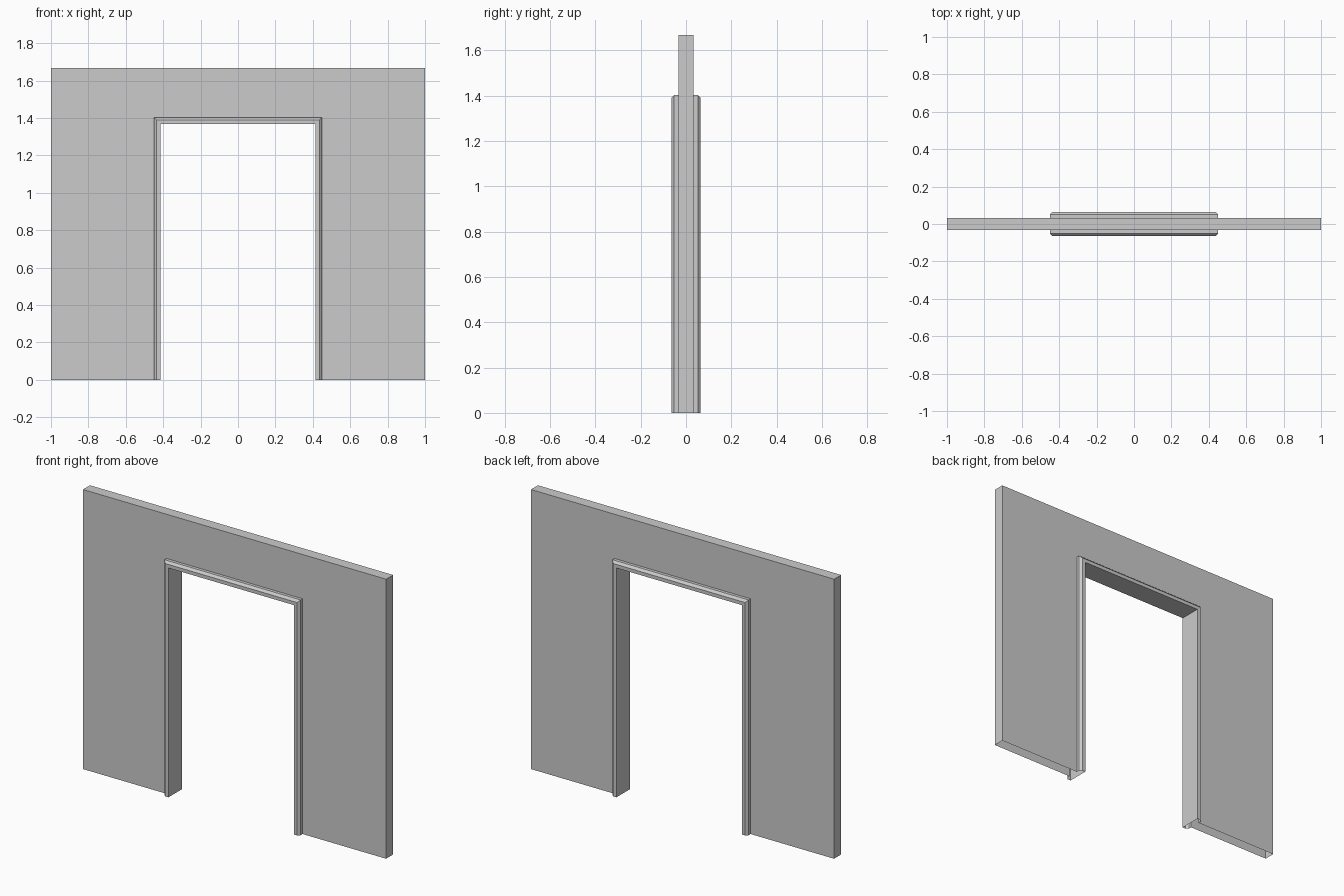
import bpy
import bmesh

if "Cube" in bpy.data.objects:
    bpy.data.objects.remove(bpy.data.objects["Cube"])

# Single plain grey for wall and trim
GREY = (0.6, 0.6, 0.6, 1.0)
grey = bpy.data.materials.new("plaster_grey")
grey.use_nodes = True
grey.diffuse_color = GREY
grey.node_tree.nodes["Principled BSDF"].inputs["Base Color"].default_value = GREY


def sweep_arch(name, profile):
    """Sweep (half width, height, depth) points around a mitred arch, open at the floor."""
    bm = bmesh.new()
    rails = []
    for half, top, y in profile:
        path = ((-half, 0), (-half, top), (half, top), (half, 0))
        rails.append([bm.verts.new((x, y, z)) for x, z in path])
    for a, b in zip(rails, rails[1:]):
        for i in range(3):
            bm.faces.new((a[i], a[i + 1], b[i + 1], b[i]))
    # Merge the mitred quads of each flat side
    bmesh.ops.dissolve_limit(bm, angle_limit=0.001, verts=bm.verts, edges=bm.edges)
    mesh = bpy.data.meshes.new(name)
    bm.to_mesh(mesh)
    bm.free()
    mesh.materials.append(grey)
    obj = bpy.data.objects.new(name, mesh)
    bpy.context.collection.objects.link(obj)
    return obj


OPEN_HALF, OPEN_TOP = 0.414, 1.368   # clear opening
TRIM = 0.035                         # trim face width
CHAMFER = 0.014
WALL_Y, EDGE_Y, TRIM_Y = 0.033, 0.052, 0.065


def around_opening(offset, y):
    return (OPEN_HALF + offset, OPEN_TOP + offset, y)


# Wall shell with the doorway left out
sweep_arch("wall", [
    around_opening(TRIM, -WALL_Y),
    (1.0, 1.667, -WALL_Y),
    (1.0, 1.667, WALL_Y),
    around_opening(TRIM, WALL_Y),
])

# Door lining and chamfered casing on both sides of the wall
front_half = [(0, -TRIM_Y), (TRIM - CHAMFER, -TRIM_Y), (TRIM, -EDGE_Y), (TRIM, -WALL_Y)]
back_half = [(offset, -y) for offset, y in reversed(front_half)]
sweep_arch("door_frame", [around_opening(*p) for p in back_half + front_half])
